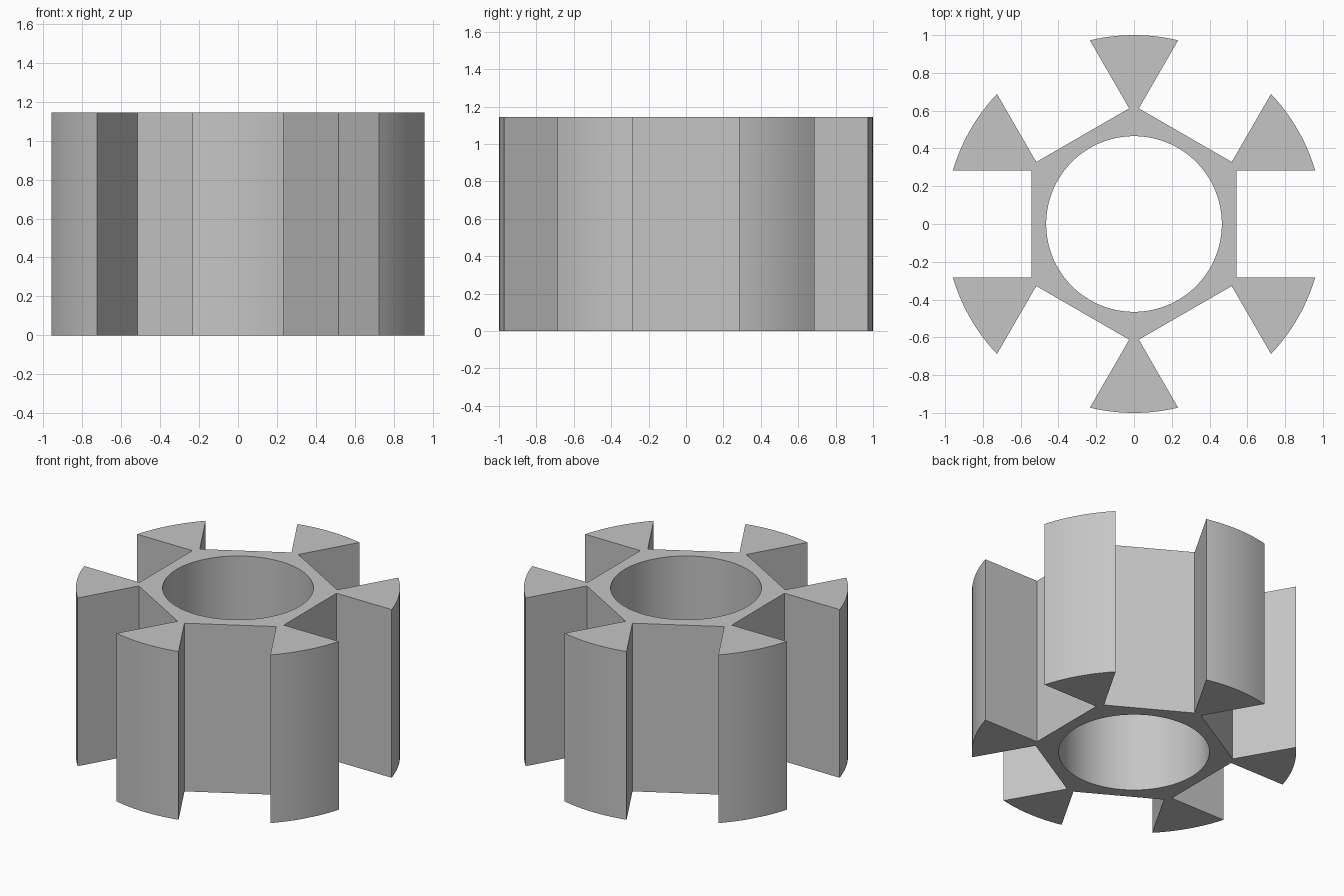
import bpy, bmesh
from math import atan2, sqrt, pi, cos, sin
from mathutils import Vector, Matrix

cube = bpy.data.objects.get("Cube")
if cube:
    bpy.data.objects.remove(cube, do_unlink=True)

HEIGHT = 1.145
OUTER = 1.0
BORE = 0.465
FLAT = 0.543        # distance from the axis to each slot floor
HALF_SLOT = 0.284   # half the slot width
TEETH = 6

grey = bpy.data.materials.new("grey metal")
grey.use_nodes = True
colour = (0.56, 0.56, 0.56, 1)
grey.diffuse_color = colour
grey.node_tree.nodes["Principled BSDF"].inputs["Base Color"].default_value = colour


def arc(radius, start, end, steps):
    angles = [start + (end - start) * i / steps for i in range(steps + 1)]
    return [Vector((radius * cos(a), radius * sin(a), 0)) for a in angles]


# One sixth of the section: slot floor, neck and flared tooth
pitch = 2 * pi / TEETH
turn = Matrix.Rotation(pitch, 3, "Z")
corner = Vector((FLAT, HALF_SLOT, 0))
tip = Vector((sqrt(OUTER ** 2 - HALF_SLOT ** 2), HALF_SLOT, 0))
lower_corner = Vector((FLAT, -HALF_SLOT, 0))
next_corner = turn @ lower_corner
a_corner = atan2(HALF_SLOT, FLAT)
a_tip = atan2(tip.y, tip.x)
floor_arc = arc(BORE, a_corner, -a_corner, 20)
neck_arc = arc(BORE, pitch - a_corner, a_corner, 2)
tooth_arc = arc(OUTER, a_tip, pitch - a_tip, 12)
sections = [
    [lower_corner, corner] + floor_arc,
    [corner, next_corner] + neck_arc,
    [corner] + tooth_arc + [next_corner],
]

# Repeat the section around the axis and raise it into a solid
bm = bmesh.new()
for k in range(TEETH):
    spin = Matrix.Rotation(k * pitch, 3, "Z")
    for points in sections:
        bm.faces.new([bm.verts.new(spin @ p) for p in points])
bmesh.ops.remove_doubles(bm, verts=bm.verts, dist=0.0005)
raised = bmesh.ops.extrude_face_region(bm, geom=bm.faces[:], use_keep_orig=True)
top = [g for g in raised["geom"] if isinstance(g, bmesh.types.BMVert)]
bmesh.ops.translate(bm, verts=top, vec=(0, 0, HEIGHT))
bmesh.ops.recalc_face_normals(bm, faces=bm.faces)

mesh = bpy.data.meshes.new("slotted_core")
bm.to_mesh(mesh)
bm.free()
mesh.materials.append(grey)
core = bpy.data.objects.new("slotted_core", mesh)
bpy.context.collection.objects.link(core)

# Smooth curved walls, sharp edges elsewhere
bpy.ops.object.select_all(action="DESELECT")
core.select_set(True)
bpy.context.view_layer.objects.active = core
bpy.ops.object.shade_smooth_by_angle(angle=pi / 6)
